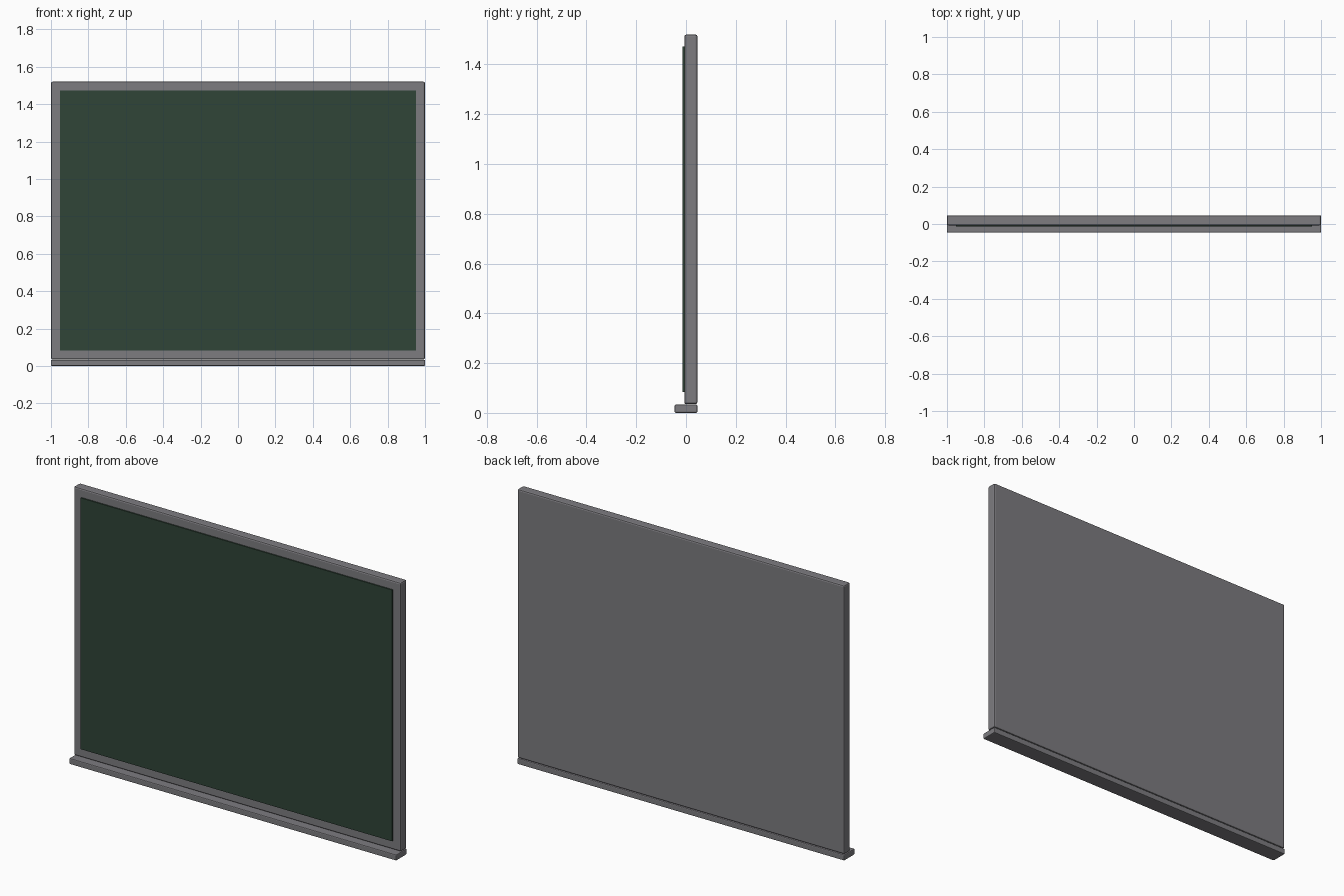
import bpy
import bmesh
from mathutils import Vector

if "Cube" in bpy.data.objects:
    bpy.data.objects.remove(bpy.data.objects["Cube"])


def material(name, rgb):
    mat = bpy.data.materials.new(name)
    mat.diffuse_color = (*rgb, 1.0)
    mat.use_nodes = True
    mat.node_tree.nodes["Principled BSDF"].inputs["Base Color"].default_value = mat.diffuse_color
    return mat


GREY = material("grey_metal", (0.205, 0.201, 0.216))
GREEN = material("chalkboard_green", (0.029, 0.058, 0.039))


def box(name, low, high, mat, bevel=0.0):
    """Box between two corners, with optional rounded edges."""
    low, high = Vector(low), Vector(high)
    bm = bmesh.new()
    bmesh.ops.create_cube(bm, size=1.0)
    bmesh.ops.scale(bm, vec=high - low, verts=bm.verts)
    bmesh.ops.translate(bm, vec=(low + high) / 2, verts=bm.verts)
    if bevel:
        bmesh.ops.bevel(bm, geom=bm.edges[:], offset=bevel, segments=2,
                        profile=0.5, affect='EDGES')
    mesh = bpy.data.meshes.new(name)
    bm.to_mesh(mesh)
    bm.free()
    mesh.materials.append(mat)
    obj = bpy.data.objects.new(name, mesh)
    bpy.context.collection.objects.link(obj)
    return obj


# Backing frame with softened edges
box("frame", (-1, -0.007, 0.035), (1, 0.046, 1.52), GREY, 0.008)

# Writing surface, slightly proud of the frame
box("writing_surface", (-0.952, -0.014, 0.083), (0.952, 0.0, 1.472), GREEN)

# Chalk tray along the bottom
box("chalk_tray", (-1, -0.046, 0), (1, 0.046, 0.033), GREY, 0.005)
